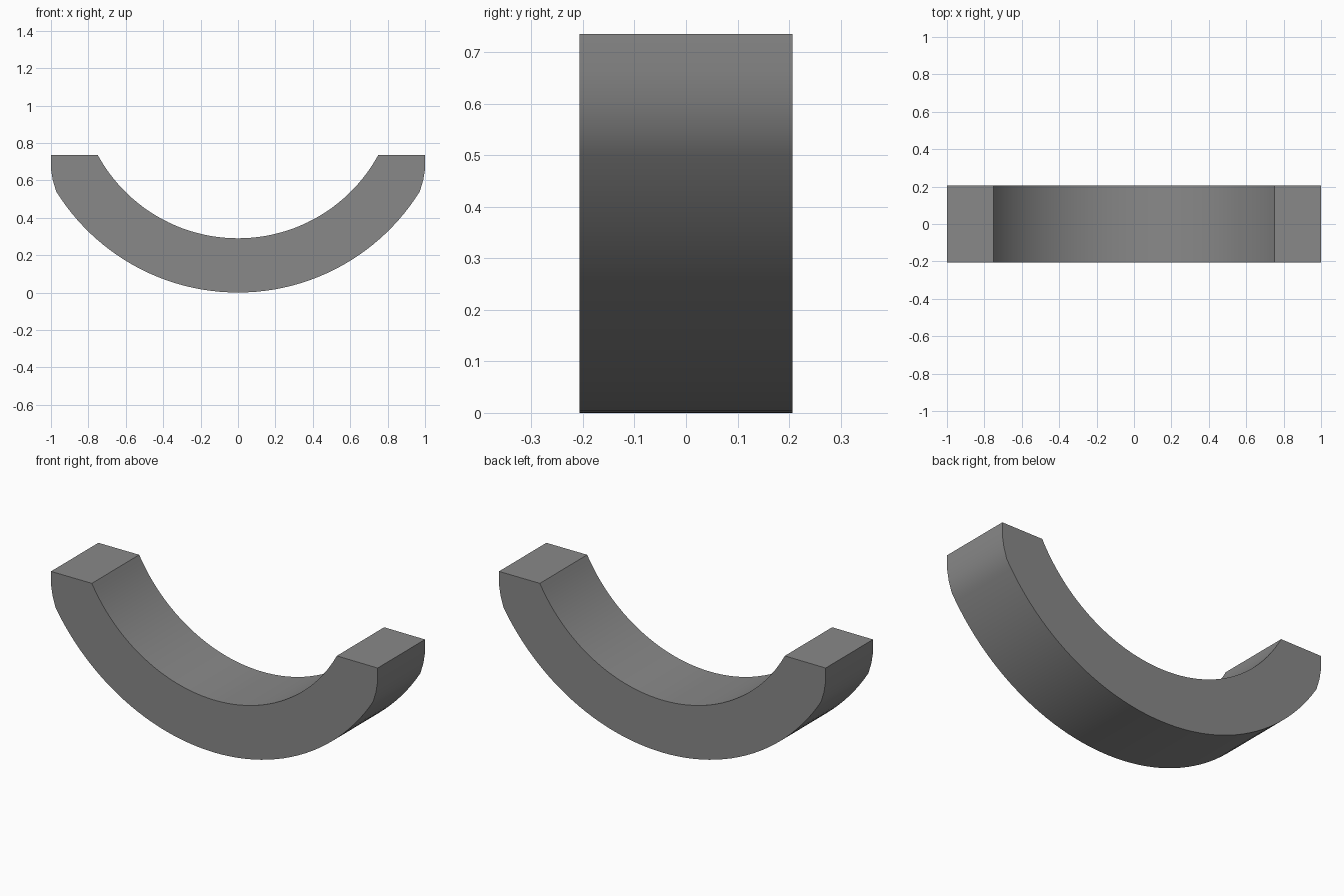
import bpy, bmesh, math

cube = bpy.data.objects.get("Cube")
if cube:
    bpy.data.objects.remove(cube, do_unlink=True)

TOP, HALF_DEPTH = 0.735, 0.207
CENTRE_Z, OUTER_R, INNER_R = 1.144, 1.144, 0.854
STEPS = 48


def arc(radius, end_x):
    """Lower arc from -end_x to end_x about the shared centre."""
    limit = math.asin(end_x / radius)
    angles = [limit * (2 * i / STEPS - 1) for i in range(STEPS + 1)]
    return [(radius * math.sin(a), CENTRE_Z - radius * math.cos(a)) for a in angles]


# Outer curve turns upright near each tip
tip = [(0.99, 0.6), (1.0, 0.66), (1.0, TOP)]
left_tip = [(-x, z) for x, z in reversed(tip)]
profile = left_tip + arc(OUTER_R, 0.972) + tip + arc(INNER_R, 0.75)[::-1]

# Extrude the crescent profile from front to back
bm = bmesh.new()
front = bm.faces.new([bm.verts.new((x, -HALF_DEPTH, z)) for x, z in profile])
back = bmesh.ops.extrude_face_region(bm, geom=[front], use_keep_orig=True)
moved = [v for v in back["geom"] if isinstance(v, bmesh.types.BMVert)]
bmesh.ops.translate(bm, verts=moved, vec=(0, 2 * HALF_DEPTH, 0))
bmesh.ops.recalc_face_normals(bm, faces=bm.faces)
mesh = bpy.data.meshes.new("curved_cradle")
bm.to_mesh(mesh)
bm.free()

cradle = bpy.data.objects.new("curved_cradle", mesh)
bpy.context.collection.objects.link(cradle)

# Plain grey finish
grey = bpy.data.materials.new("mid_grey")
grey.use_nodes = True
colour = (0.25, 0.25, 0.25, 1)
grey.diffuse_color = colour
grey.node_tree.nodes["Principled BSDF"].inputs["Base Color"].default_value = colour
mesh.materials.append(grey)

# Smooth curves with crisp edges
bpy.ops.object.select_all(action='DESELECT')
cradle.select_set(True)
bpy.context.view_layer.objects.active = cradle
bpy.ops.object.shade_smooth_by_angle(angle=math.radians(30))
